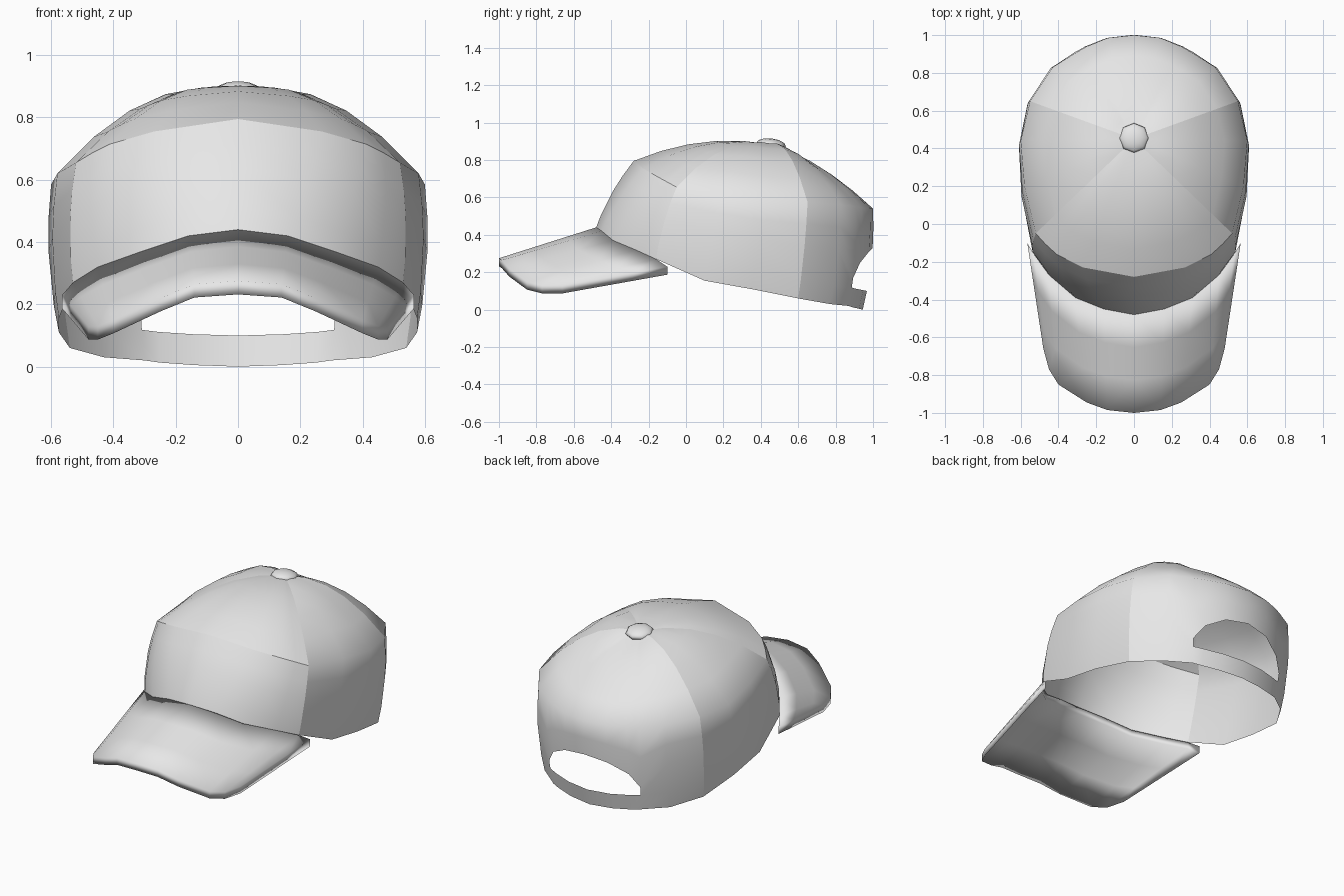
import bpy, bmesh, math
from mathutils import Vector

cube = bpy.data.objects.get("Cube")
if cube:
    bpy.data.objects.remove(cube)

grey = bpy.data.materials.new("light grey cloth")
grey.use_nodes = True
colour = (0.8, 0.8, 0.8, 1)
grey.diffuse_color = colour
grey.node_tree.nodes["Principled BSDF"].inputs["Base Color"].default_value = colour

APEX = Vector((0, .45, .885))
FRONT_SEAM, REAR_SEAM, OPENING = 4, 7, 9   # column numbers

# Half outline of the cap, front to back: shoulder point, rim point, dome bulge
columns = [
    ((0, -.28, .795), (0, -.48, .44), .055),
    ((.27, -.23, .755), (.16, -.45, .42), .065),
    ((.41, -.16, .715), (.31, -.39, .37), .075),
    ((.47, -.105, .685), (.45, -.27, .32), .08),
    ((.52, -.05, .655), (.53, -.16, .27), .085),
    ((.58, .2, .62), (.575, .1, .155), .1),
    ((.6, .44, .585), (.575, .35, .11), .1),
    ((.55, .65, .575), (.54, .6, .06), .1),
    ((.43, .83, .56), (.43, .77, .03), .08),
    ((.31, .905, .55), (.3, .87, .02), .06),
    ((.25, .94, .545), (.25, .89, .013), .055),
    ((.14, .985, .54), (.14, .925, .005), .05),
    ((0, 1, .54), (0, .945, 0), .045),
]
arch = {9: .72, 10: .555, 11: .43, 12: .39}  # top of the back opening
DOME = (.2, .4, .6, .8)
SHOULDER = len(DOME)


def finish(bm, name, mirror=False):
    mesh = bpy.data.meshes.new(name)
    bm.to_mesh(mesh)
    bm.free()
    obj = bpy.data.objects.new(name, mesh)
    bpy.context.collection.objects.link(obj)
    mesh.materials.append(grey)
    if mirror:
        mod = obj.modifiers.new("Mirror", 'MIRROR')
        mod.use_mirror_merge = True
        mod.merge_threshold = .0005
    return obj


# Crown: dome rows above the shoulder, wall rows below it
bm = bmesh.new()
apex = bm.verts.new(APEX)
grid = []
for i, (top, rim, bulge) in enumerate(columns):
    top, rim = Vector(top), Vector(rim)
    points = []
    for s in DOME:
        p = APEX.lerp(top, s)
        p.z += 4 * bulge * s * (1 - s)
        points.append(p)
    outward = Vector((top.x, top.y - APEX.y, 0)).normalized()
    a = arch.get(i, .45)
    for t in (0, a / 2, a, .815, 1):
        points.append(top.lerp(rim, t) + outward * .08 * t * (1 - t))
    grid.append([bm.verts.new(p) for p in points])

for i, (c, d) in enumerate(zip(grid, grid[1:])):
    bm.faces.new((apex, c[0], d[0]))
    for r in range(len(c) - 1):
        if i >= OPENING and r == SHOULDER + 2:
            continue  # opening above the back strap
        bm.faces.new((c[r], c[r + 1], d[r + 1], d[r]))

# Panel seams and the front ridge stay crisp
for f in bm.faces:
    f.smooth = True
seams = [[apex] + grid[k] for k in (FRONT_SEAM, REAR_SEAM)]
seams.append([grid[k][SHOULDER] for k in range(FRONT_SEAM + 1)])
for line in seams:
    for u, v in zip(line, line[1:]):
        bm.edges.get((u, v)).smooth = False
finish(bm, "crown", mirror=True)

# Visor: sheet between the front rim and a rounded outer edge, with thickness
inner = [rim for _, rim, _ in columns[:FRONT_SEAM + 1]] + [(.565, -.1, .23)]
outer = [(0, -1, .275), (.14, -.985, .265), (.25, -.945, .22),
         (.4, -.85, .15), (.45, -.77, .13), (.48, -.66, .13)]
STEPS = 3
bm = bmesh.new()
top_rows, low_rows = [], []
for p, q in zip(inner, outer):
    line = [Vector(p).lerp(Vector(q), k / STEPS) for k in range(STEPS + 1)]
    top_rows.append([bm.verts.new(v) for v in line])
    low_rows.append([bm.verts.new(v - Vector((0, 0, .043))) for v in line])
for j in range(len(inner) - 1):
    a, b, c, d = top_rows[j], top_rows[j + 1], low_rows[j], low_rows[j + 1]
    for k in range(STEPS):
        bm.faces.new((a[k], a[k + 1], b[k + 1], b[k]))
        bm.faces.new((c[k], d[k], d[k + 1], c[k + 1]))
    bm.faces.new((a[-1], c[-1], d[-1], b[-1]))
    bm.faces.new((a[0], b[0], d[0], c[0]))
a, c = top_rows[-1], low_rows[-1]
for k in range(STEPS):
    bm.faces.new((a[k], a[k + 1], c[k + 1], c[k]))
for f in bm.faces:
    f.smooth = True
for e in bm.edges:
    if len(e.link_faces) == 2 and e.calc_face_angle() > math.radians(40):
        e.smooth = False
finish(bm, "visor", mirror=True)

# Button on top
bm = bmesh.new()
bmesh.ops.create_uvsphere(bm, u_segments=8, v_segments=6, radius=.08)
for f in bm.faces:
    f.smooth = True
button = finish(bm, "button")
button.scale = (1, 1, .42)
button.location = (0, .455, .882)
button.rotation_euler.x = -.12
